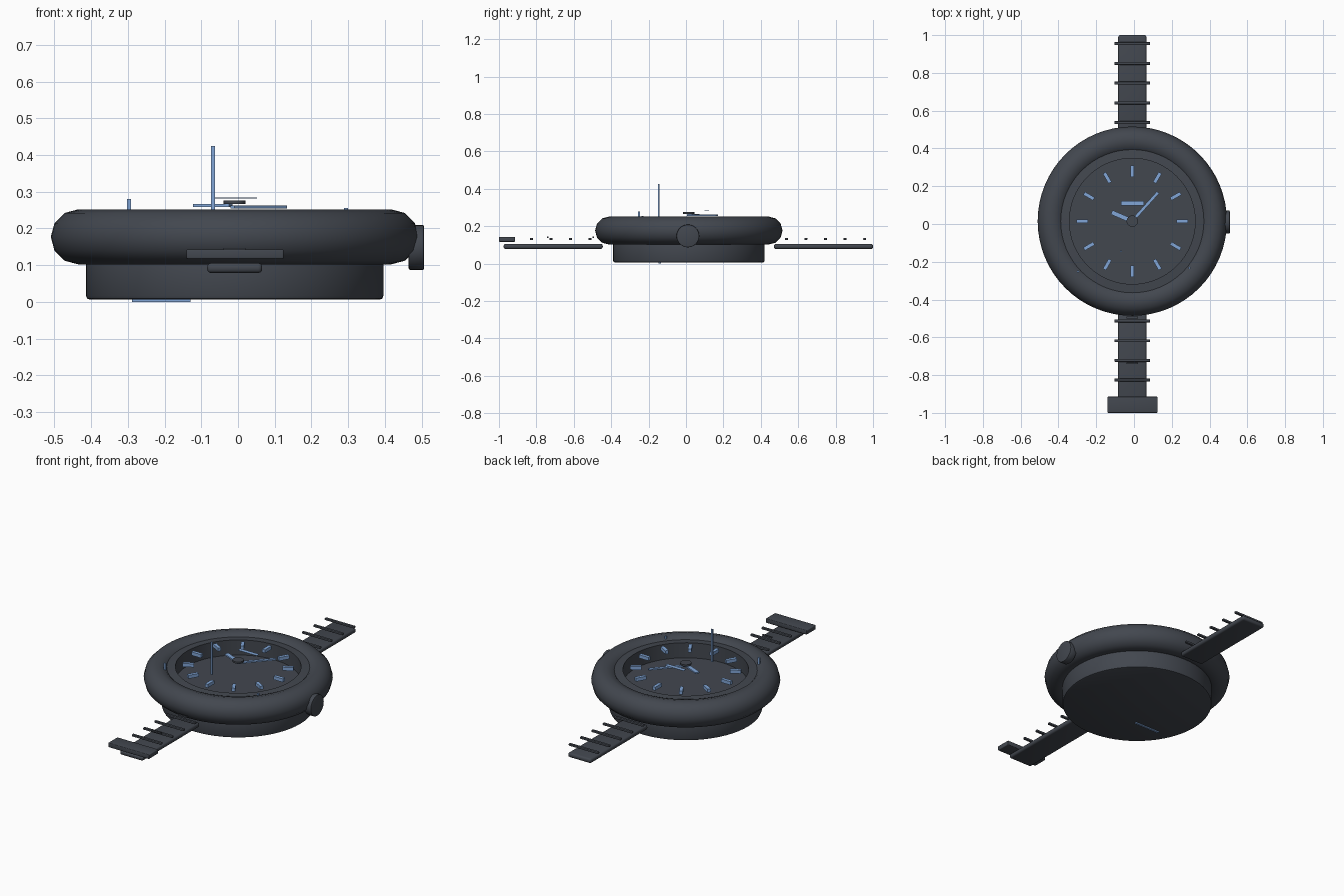
import bpy, bmesh, math
from mathutils import Matrix, Vector

if "Cube" in bpy.data.objects:
    bpy.data.objects.remove(bpy.data.objects["Cube"])

CX, CY = -0.009, 0.015   # centre of the watch head


def material(name, rgb):
    m = bpy.data.materials.new(name)
    m.diffuse_color = (*rgb, 1)
    m.use_nodes = True
    m.node_tree.nodes["Principled BSDF"].inputs["Base Color"].default_value = m.diffuse_color
    return m


GREY = material("charcoal", (0.055, 0.063, 0.078))
BLUE = material("steel_blue", (0.22, 0.38, 0.68))


def finish(name, bm, mat, smooth=True):
    me = bpy.data.meshes.new(name)
    bm.to_mesh(me)
    bm.free()
    ob = bpy.data.objects.new(name, me)
    bpy.context.collection.objects.link(ob)
    me.materials.append(mat)
    if smooth:
        bpy.ops.object.select_all(action='DESELECT')
        ob.select_set(True)
        bpy.context.view_layer.objects.active = ob
        bpy.ops.object.shade_smooth_by_angle(angle=math.radians(40))
    return ob


def box(name, loc, size, mat=GREY, turn=0.0, bevel=0.0):
    bm = bmesh.new()
    bmesh.ops.create_cube(bm, size=1)
    bmesh.ops.scale(bm, vec=size, verts=bm.verts)
    if bevel:
        bmesh.ops.bevel(bm, geom=bm.edges[:], offset=bevel, segments=3,
                        profile=0.5, affect='EDGES')
    bmesh.ops.transform(bm, verts=bm.verts,
                        matrix=Matrix.Translation(loc) @ Matrix.Rotation(turn, 4, 'Z'))
    return finish(name, bm, mat, bevel > 0)


def rod(name, loc, r, length, axis='Z', mat=GREY, seg=32, bevel=0.0):
    bm = bmesh.new()
    bmesh.ops.create_cone(bm, cap_ends=True, segments=seg, radius1=r, radius2=r, depth=length)
    if bevel:
        rim = [e for e in bm.edges if abs(e.verts[0].co.z - e.verts[1].co.z) < 1e-5]
        bmesh.ops.bevel(bm, geom=rim, offset=bevel, segments=2, profile=0.5, affect='EDGES')
    rot = Matrix.Rotation(math.pi / 2, 4, 'Y') if axis == 'X' else Matrix()
    bmesh.ops.transform(bm, verts=bm.verts, matrix=Matrix.Translation(loc) @ rot)
    return finish(name, bm, mat)


def lathe(name, profile, closed, seg=64, mat=GREY):
    """Spin (radius, z) points around the head axis."""
    bm = bmesh.new()
    rings = [[bm.verts.new((CX + r * math.cos(2 * math.pi * i / seg),
                            CY + r * math.sin(2 * math.pi * i / seg), z))
              for i in range(seg)] for r, z in profile]
    n = len(rings)
    for k in range(n if closed else n - 1):
        a, b = rings[k], rings[(k + 1) % n]
        for i in range(seg):
            j = (i + 1) % seg
            bm.faces.new((a[i], a[j], b[j], b[i]))
    bmesh.ops.recalc_face_normals(bm, faces=bm.faces)
    return finish(name, bm, mat)


# watch head: lower case, rounded bezel, inner ring, recessed wall and dial
rod("case_body", (CX, CY, 0.068), 0.405, 0.124, seg=64, bevel=0.01)
lathe("bezel", [(0.426 + 0.075 * math.cos(t * math.pi / 6),
                 0.177 + 0.075 * math.sin(t * math.pi / 6)) for t in range(12)], True)
lathe("inner_ring", [(0.385, 0.215), (0.385, 0.232), (0.333, 0.236), (0.333, 0.215)], True)
lathe("dial_wall", [(0.333, 0.14), (0.333, 0.234)], False)
rod("dial", (CX, CY, 0.141), 0.345, 0.014, seg=64)

# hour markers
for h in range(12):
    a = h * math.pi / 6
    box(f"hour_marker_{h + 1}",
        (CX + 0.265 * math.cos(a), CY + 0.265 * math.sin(a), 0.236),
        (0.06, 0.019, 0.02), BLUE, a)


# hands run from the hub to a tip
def hand(name, start, tip, z, width):
    s, t = Vector(start), Vector(tip)
    d, m = t - s, (s + t) / 2
    box(name, (m.x, m.y, z), (d.length, width, 0.008), BLUE, math.atan2(d.y, d.x))


hand("hour_hand", (-0.02, 0.02), (-0.118, 0.062), 0.262, 0.024)
hand("minute_hand", (-0.015, 0.01), (0.127, 0.167), 0.258, 0.016)
rod("hub", (CX, CY, 0.271), 0.03, 0.01)
box("dial_plate", (CX, 0.11, 0.283), (0.122, 0.024, 0.002), BLUE)

# upright pins
box("tall_pin", (-0.068, -0.145, 0.33), (0.011, 0.008, 0.19), BLUE)
box("short_pin", (-0.297, -0.252, 0.25), (0.012, 0.01, 0.06), BLUE)
box("tiny_pin", (0.294, -0.232, 0.238), (0.01, 0.01, 0.034), BLUE)

# crown
rod("crown", (0.486, 0.01, 0.148), 0.061, 0.042, 'X', bevel=0.004)

# strap halves with cross bars
box("strap_back", (CX, 0.735, 0.092), (0.15, 0.53, 0.027), bevel=0.011)
box("strap_front", (CX, -0.71, 0.092), (0.15, 0.53, 0.027), bevel=0.011)
for i, y in enumerate((0.537, 0.641, 0.746, 0.85, 0.955, -0.513, -0.618, -0.722, -0.826)):
    box(f"strap_bar_{i + 1}", (CX, y, 0.132), (0.19, 0.015, 0.012), bevel=0.003)
for i, y in enumerate((-0.495, -0.738)):
    box(f"strap_mark_{i + 1}", (CX, y, 0.142), (0.06, 0.008, 0.008))
box("buckle", (-0.008, -0.957, 0.13), (0.265, 0.086, 0.026), bevel=0.004)

# thin plate under the case
box("underside_plate", (-0.209, -0.14, 0.003), (0.16, 0.012, 0.006), BLUE)
